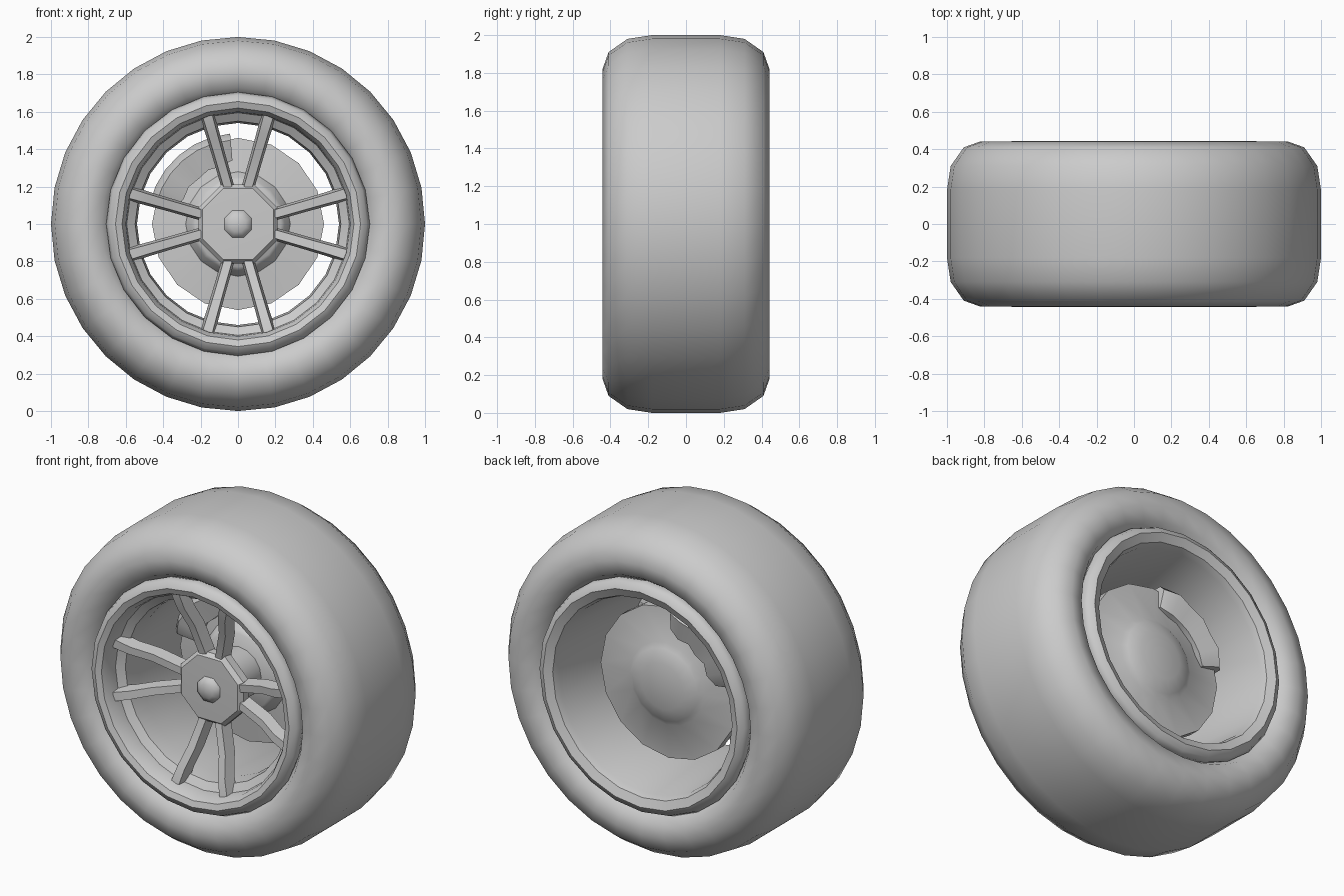
import bpy, bmesh, math
from math import sin, cos, pi, radians

if "Cube" in bpy.data.objects:
    bpy.data.objects.remove(bpy.data.objects["Cube"])

CZ = 1.0  # axle height


def finish(name, bm, angle):
    bmesh.ops.remove_doubles(bm, verts=bm.verts, dist=1e-5)
    bmesh.ops.recalc_face_normals(bm, faces=bm.faces)
    me = bpy.data.meshes.new(name)
    bm.to_mesh(me)
    bm.free()
    ob = bpy.data.objects.new(name, me)
    bpy.context.collection.objects.link(ob)
    bpy.ops.object.select_all(action='DESELECT')
    ob.select_set(True)
    bpy.context.view_layer.objects.active = ob
    bpy.ops.object.shade_smooth_by_angle(angle=radians(angle))
    return ob


def bridge(bm, rings, closed_path=False, closed_ring=True):
    n = len(rings[0])
    pairs = list(zip(rings, rings[1:]))
    if closed_path:
        pairs.append((rings[-1], rings[0]))
    for a, b in pairs:
        for i in range(n if closed_ring else n - 1):
            j = (i + 1) % n
            bm.faces.new((a[i], a[j], b[j], b[i]))


def lathe(name, profile, segs, angle=40, closed=False, phase=0.0):
    """Revolve (radius, y) points around the axle."""
    bm = bmesh.new()
    rings = []
    for k in range(segs):
        t = 2 * pi * k / segs + phase
        rings.append([bm.verts.new((r * sin(t), y, CZ + r * cos(t))) for r, y in profile])
    bridge(bm, rings, closed_path=True, closed_ring=closed)
    bmesh.ops.remove_doubles(bm, verts=bm.verts, dist=1e-5)
    bmesh.ops.dissolve_degenerate(bm, dist=1e-5, edges=bm.edges)
    return finish(name, bm, angle)


# Tyre: rounded shoulders, sidewalls dipping in to the rim
half = [(0.69, 0.36), (0.73, 0.42), (0.82, 0.442), (0.91, 0.41), (0.98, 0.31), (1.0, 0.18)]
lathe("tire", half + [(r, -y) for r, y in reversed(half)], 32, 60)

# Rim: rolled lips both sides joined by the barrel
lathe("rim", [(0.69, -0.34), (0.705, -0.39), (0.69, -0.425), (0.655, -0.443), (0.62, -0.43),
              (0.60, -0.39), (0.595, -0.33), (0.55, -0.30), (0.54, -0.20),
              (0.59, 0.38), (0.605, 0.42), (0.655, 0.443), (0.69, 0.425),
              (0.705, 0.39), (0.69, 0.34)], 24, 40, closed=True)

# Octagonal hub plate and domed centre cap
lathe("hub", [(0, -0.28), (0.205, -0.275), (0.228, -0.25), (0.228, -0.20), (0, -0.20)],
      8, 30, phase=pi / 8)
lathe("center_cap", [(0, -0.315), (0.045, -0.308), (0.075, -0.29), (0.085, -0.26)], 8, 60, phase=pi / 8)

# Spokes: four V-shaped pairs
# stations: distance along spoke, front y, half width
STATIONS = [(0.0, -0.265, 0.034), (0.18, -0.30, 0.035), (0.30, -0.355, 0.037), (0.42, -0.38, 0.041)]
bm = bmesh.new()
for q in range(4):
    for side in (-1, 1):
        a = q * pi / 2
        lean = math.atan2(0.115, 0.40)
        rings = []
        for s, yf, w in STATIONS:
            ring = []
            for off, y in ((-w * 0.65, yf), (w * 0.65, yf), (w, yf + 0.075), (-w, yf + 0.075)):
                u = side * (0.053 + s * sin(lean)) + off * cos(lean)
                v = 0.195 + s * cos(lean) - side * off * sin(lean)
                ring.append(bm.verts.new((u * cos(a) + v * sin(a), y, CZ + v * cos(a) - u * sin(a))))
            rings.append(ring)
        bridge(bm, rings)
        bm.faces.new(rings[0])
        bm.faces.new(rings[-1])
finish("spokes", bm, 30)

# Brake disc with raised hat on the front and a low dome at the back
lathe("brake_disc", [(0, 0.235), (0.14, 0.23), (0.22, 0.205), (0.25, 0.185), (0.46, 0.165),
                     (0.46, 0.10), (0.28, 0.08), (0.25, 0.03), (0.23, 0.01), (0, 0.01)], 16, 50)
lathe("axle_tube", [(0.15, 0.05), (0.15, -0.22)], 16)

# Brake caliper: lumpy block gripping the upper left of the disc
bm = bmesh.new()
rings = []
SCALE = [0.72, 1.0, 0.88, 1.0, 0.88, 1.0, 0.72]
for i, k in enumerate(SCALE):
    t = radians(95 + i * 72 / (len(SCALE) - 1))
    ring = []
    for r, y in ((-0.08, -0.09), (0.05, -0.12), (0.085, -0.07), (0.085, 0.07),
                 (0.05, 0.12), (-0.08, 0.09)):
        rr = 0.40 + r * (k if r < 0 else 1)
        ring.append(bm.verts.new((rr * cos(t), 0.125 + y * k, CZ + rr * sin(t))))
    rings.append(ring)
bridge(bm, rings)
bm.faces.new(rings[0])
bm.faces.new(rings[-1])
finish("brake_caliper", bm, 50)
